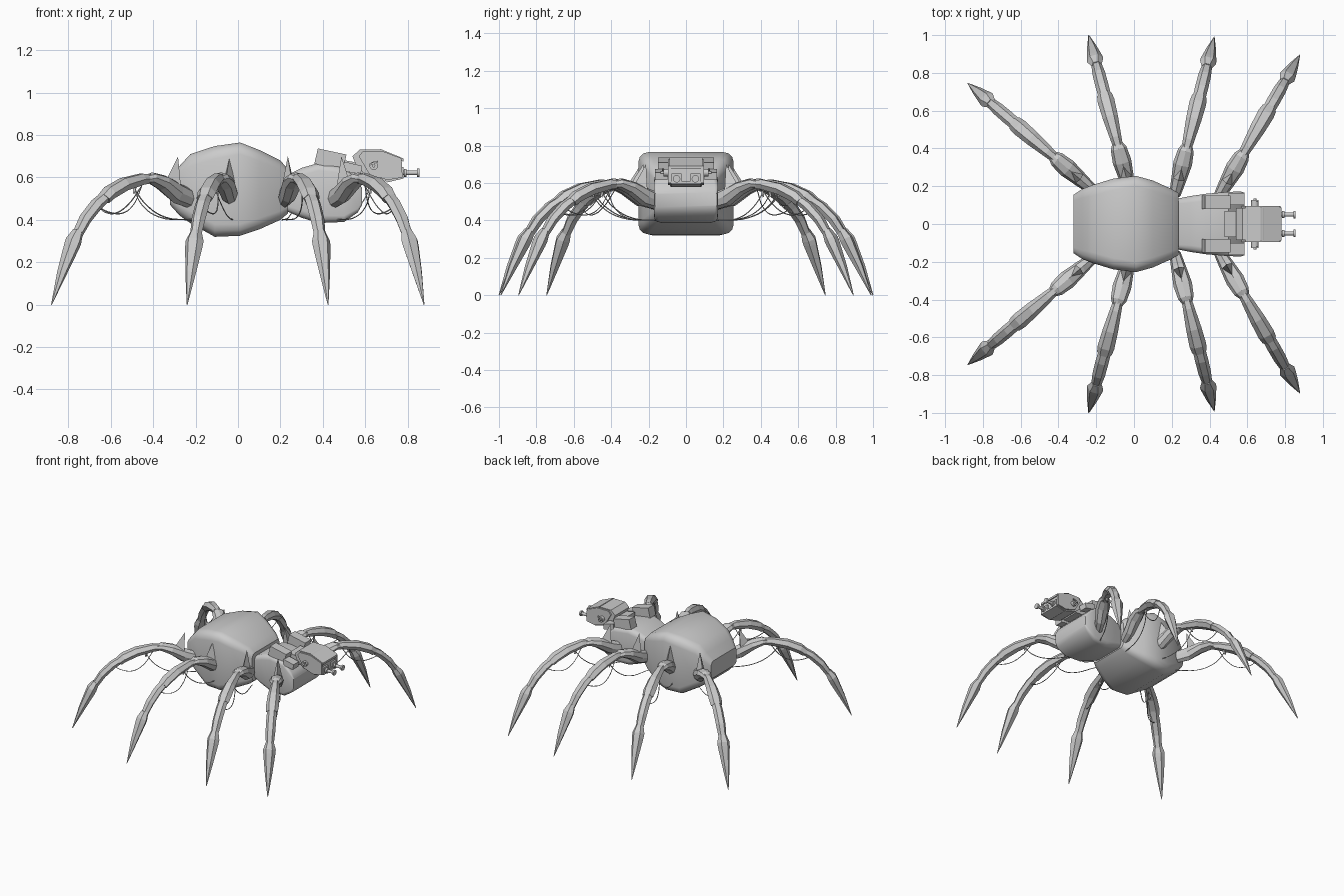
import bpy, bmesh, math
from mathutils import Vector, Matrix

if "Cube" in bpy.data.objects:
    bpy.data.objects.remove(bpy.data.objects["Cube"])


def make(name, verts, faces, matrix=None, smooth=None):
    me = bpy.data.meshes.new(name)
    me.from_pydata([tuple(v) for v in verts], [], faces)
    bm = bmesh.new()
    bm.from_mesh(me)
    bmesh.ops.recalc_face_normals(bm, faces=bm.faces)
    bm.to_mesh(me)
    bm.free()
    ob = bpy.data.objects.new(name, me)
    bpy.context.collection.objects.link(ob)
    if matrix:
        ob.matrix_world = matrix
    if smooth:
        bpy.ops.object.select_all(action='DESELECT')
        ob.select_set(True)
        bpy.context.view_layer.objects.active = ob
        bpy.ops.object.shade_smooth_by_angle(angle=math.radians(smooth))
    return ob


def loft(name, rings, matrix=None, smooth=None):
    n = len(rings[0])
    verts = [v for ring in rings for v in ring]
    faces = [[k * n + i, k * n + (i + 1) % n, (k + 1) * n + (i + 1) % n, (k + 1) * n + i]
             for k in range(len(rings) - 1) for i in range(n)]
    faces += [list(range(n)), list(range(len(verts) - n, len(verts)))]
    return make(name, verts, faces, matrix, smooth)


def body_ring(x, hw, z0, z1, corner):
    # rounded rectangle across the body
    cz, hh = (z0 + z1) / 2, (z1 - z0) / 2
    r = corner * min(hw, hh)
    ring = []
    for k, (sy, sz) in enumerate([(1, 1), (-1, 1), (-1, -1), (1, -1)]):
        for j in range(4):
            a = math.radians(90 * k + 30 * j)
            ring.append((x, sy * (hw - r) + r * math.cos(a), cz + sz * (hh - r) + r * math.sin(a)))
    return ring


def limb(name, path, matrix, sides=6):
    # path of (distance from foot tip, height, width, thickness)
    pts = [Vector((-p[0], 0, p[1])) for p in path]
    rings = []
    for i, p in enumerate(path):
        t = (pts[min(i + 1, len(pts) - 1)] - pts[max(i - 1, 0)]).normalized()
        up = Vector((0, 1, 0)).cross(t)
        rings.append([pts[i] + Vector((0, 1, 0)) * math.cos(a) * p[2] / 2 + up * math.sin(a) * p[3] / 2
                      for a in [2 * math.pi * k / sides for k in range(sides)]])
    return loft(name, rings, matrix)


def prism(name, profile, y0, y1):
    return loft(name, [[(x, y, z) for x, z in profile] for y in (y0, y1)])


def cyl(name, center, radius, depth, axis, sides=12):
    rot = Matrix.Rotation(math.pi / 2, 4, 'Y' if axis == 'x' else 'X')
    rings = [[(radius * math.cos(2 * math.pi * k / sides), radius * math.sin(2 * math.pi * k / sides), z)
              for k in range(sides)] for z in (-depth / 2, depth / 2)]
    return loft(name, rings, Matrix.Translation(center) @ rot, 40)


def cable(name, pts, matrix):
    cu = bpy.data.curves.new(name, 'CURVE')
    cu.dimensions = '3D'
    cu.bevel_depth = 0.003
    cu.bevel_resolution = 0
    cu.resolution_u = 5
    sp = cu.splines.new('BEZIER')
    sp.bezier_points.add(len(pts) - 1)
    for bp, p in zip(sp.bezier_points, pts):
        bp.co = (-p[0], p[1], p[2])
        bp.handle_left_type = bp.handle_right_type = 'AUTO'
    ob = bpy.data.objects.new(name, cu)
    bpy.context.collection.objects.link(ob)
    ob.matrix_world = matrix


# abdomen and thorax
loft("abdomen", [body_ring(*s) for s in [
    (-.32, .155, .47, .60, .5), (-.275, .185, .42, .655, .4), (-.225, .205, .385, .71, .35),
    (-.11, .24, .32, .748, .28), (.01, .255, .325, .765, .25), (.10, .23, .355, .73, .28),
    (.20, .185, .40, .68, .3), (.235, .165, .43, .64, .3)]], smooth=35)
loft("thorax", [body_ring(*s) for s in [
    (.21, .13, .45, .60, .3), (.30, .148, .41, .645, .3), (.38, .16, .385, .668, .25),
    (.50, .17, .39, .65, .22), (.565, .172, .435, .585, .25), (.585, .165, .47, .55, .3)]], smooth=35)

# head with brow, jaw and neck
prism("head", [(.54, .70), (.575, .732), (.68, .732), (.765, .685), (.77, .60), (.705, .58),
               (.61, .608), (.56, .65)], -.085, .085)
for s, side in ((1, "left"), (-1, "right")):
    prism("cheek_plate_" + side, [(.57, .70), (.59, .725), (.68, .725), (.772, .69), (.776, .60),
                                  (.705, .588), (.62, .615)], s * .08, s * .096)
prism("brow", [(.67, .735), (.78, .69), (.78, .675), (.67, .72)], -.088, .088)
prism("jaw", [(.70, .595), (.78, .61), (.78, .595), (.705, .577)], -.08, .08)
prism("neck", [(.48, .685), (.59, .665), (.59, .615), (.48, .62)], -.07, .07)

for s, side in ((1, "left"), (-1, "right")):
    # eye stalk with mounting plate and lens rim
    y = s * .05
    prism("eye_plate_" + side, [(.765, .65), (.78, .65), (.78, .595), (.765, .595)], y - .027, y + .027)
    cyl("eye_stalk_" + side, (.81, y, .622), .011, .09, 'x')
    cyl("eye_collar_" + side, (.79, y, .622), .019, .012, 'x')
    cyl("eye_rim_" + side, (.85, y, .622), .02, .012, 'x')
    # side sensors on the head
    cyl("side_sensor_" + side, (.64, s * .105, .655), .02, .03, 'y')
    cyl("side_sensor_tip_" + side, (.64, s * .125, .655), .008, .02, 'y')
    prism("sensor_arm_" + side, [(.62, .665), (.66, .68), (.66, .672), (.62, .655)], s * .118, s * .128)
    # back plates and shoulder blocks
    prism("back_plate_" + side, [(.36, .665), (.377, .737), (.512, .708), (.495, .635)], s * .08, s * .15)
    prism("shoulder_block_" + side, [(.50, .675), (.585, .655), (.58, .615), (.50, .63)], s * .10, s * .165)

# eight legs: foot tip position and outward angle, mirrored across y
legs = {"front": (.878, .895, 60.2), "mid_front": (.425, .99, 76),
        "mid_rear": (-.24, 1.0, 104.8), "rear": (-.88, .745, 139.5)}
for key, (tx, ty, ang) in legs.items():
    for s, side in ((1, "left"), (-1, "right")):
        m = Matrix.Translation((tx, s * ty, 0)) @ Matrix.Rotation(math.radians(s * ang), 4, 'Z')
        n = f"{key}_{side}_leg_"
        limb(n + "hip", [(.86, .50, .06, .09), (.78, .525, .08, .10), (.69, .575, .10, .075),
                         (.62, .597, .085, .055), (.585, .592, .05, .04)], m, 8)
        limb(n + "upper", [(.625, .595, .05, .045), (.56, .592, .062, .06), (.45, .568, .082, .068),
                           (.36, .528, .09, .068), (.325, .50, .08, .06)], m)
        limb(n + "lower", [(.35, .52, .066, .05), (.28, .473, .07, .058), (.21, .405, .068, .056),
                           (.14, .30, .05, .045)], m)
        limb(n + "claw", [(.165, .345, .055, .05), (.137, .30, .088, .072), (.125, .275, .085, .07),
                          (.065, .15, .052, .045), (0, 0, .004, .004)], m)
        # upright spike on the hip
        make(n + "spike", [(-.785, 0, .70), (-.775, -.035, .54), (-.775, .035, .54), (-.70, 0, .57)],
             [(0, 1, 2), (0, 2, 3), (0, 3, 1), (1, 3, 2)], m)
        # hanging cables below the leg
        cable(n + "cable_inner", [(.51, 0, .55), (.57, .015, .475), (.68, .02, .415), (.86, .01, .40)], m)
        cable(n + "cable_outer", [(.56, 0, .56), (.49, .02, .47), (.42, .025, .432),
                                  (.35, .015, .435), (.29, 0, .46)], m)
        limb(n + "cable_clip", [(.52, .56, .02, .02), (.51, .525, .012, .012)], m, 4)
